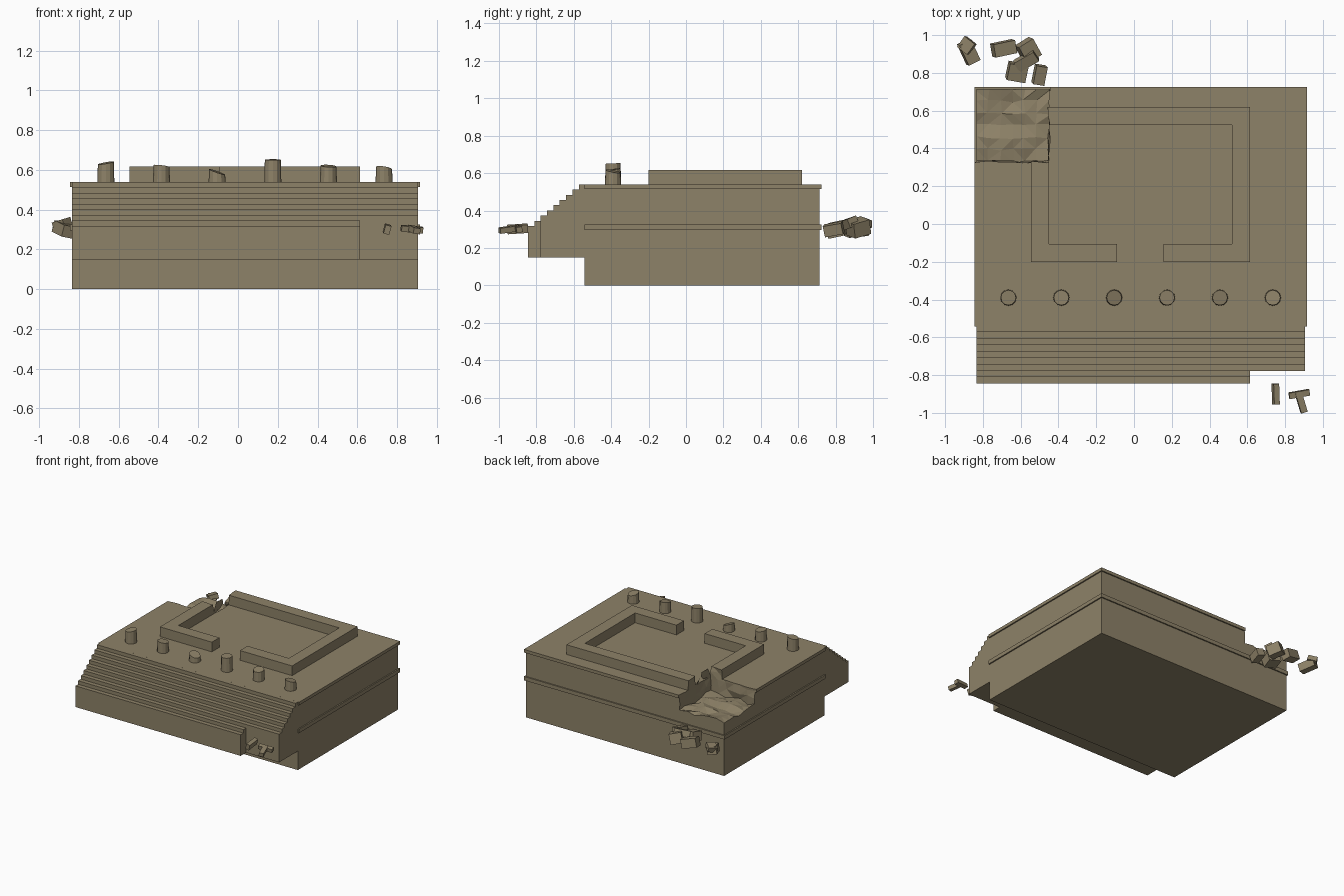
import bpy, bmesh, random
from math import radians, cos, sin, tau
from mathutils import Matrix, Vector, Euler

random.seed(4)
cube = bpy.data.objects.get("Cube")
if cube:
    bpy.data.objects.remove(cube, do_unlink=True)

stone = bpy.data.materials.new("weathered_stone")
stone.use_nodes = True
COLOUR = (0.27, 0.223, 0.138, 1)
stone.diffuse_color = COLOUR
stone.node_tree.nodes["Principled BSDF"].inputs["Base Color"].default_value = COLOUR


def finish(name, bm):
    bmesh.ops.recalc_face_normals(bm, faces=bm.faces)
    mesh = bpy.data.meshes.new(name)
    bm.to_mesh(mesh)
    bm.free()
    mesh.materials.append(stone)
    obj = bpy.data.objects.new(name, mesh)
    bpy.context.scene.collection.objects.link(obj)
    return obj


def extrude(name, points, step):
    """Closed solid from a flat outline pushed along a vector."""
    bm = bmesh.new()
    face = bm.faces.new([bm.verts.new(p) for p in points])
    out = bmesh.ops.extrude_face_region(bm, geom=[face])["geom"]
    verts = [v for v in out if isinstance(v, bmesh.types.BMVert)]
    bmesh.ops.translate(bm, verts=verts, vec=step)
    return finish(name, bm)


def block(name, x0, x1, y0, y1, z0, z1):
    outline = [(x0, y0, z0), (x1, y0, z0), (x1, y1, z0), (x0, y1, z0)]
    return extrude(name, outline, (0, 0, z1 - z0))


# Platform, moulding band and roof slab
LEFT, RIGHT, FRONT, BACK = -0.835, 0.905, -0.543, 0.715
LIP = 0.01
body = block("platform_body", LEFT, RIGHT, FRONT, BACK, 0, 0.515)
block("moulding_band", LEFT - LIP, RIGHT + LIP, FRONT, BACK + LIP, 0.295, 0.325)
slab = block("top_slab", LEFT - LIP, RIGHT + LIP, FRONT, BACK + LIP, 0.515, 0.54)

# Low enclosure wall with a gap at the front
outer = [(-0.09, -0.2), (-0.545, -0.2), (-0.545, 0.62), (0.615, 0.62), (0.615, -0.2), (0.157, -0.2)]
inner = [(0.157, -0.105), (0.52, -0.105), (0.52, 0.525), (-0.45, 0.525), (-0.45, -0.105), (-0.09, -0.105)]
wall = extrude("enclosure_wall", [(x, y, 0.54) for x, y in outer + inner], (0, 0, 0.077))

# Broken back corner, cut with a roughened block
bm = bmesh.new()
bmesh.ops.create_cube(bm, size=1)
bmesh.ops.subdivide_edges(bm, edges=bm.edges, cuts=6, use_grid_fill=True)
for v in bm.verts:
    x, y, z = v.co
    v.co = Vector((-0.675 + 0.45 * x, 0.555 + 0.45 * y, 0.61 + 0.38 * z))
    v.co += Vector([random.uniform(-0.008, 0.008) for _ in range(3)])
    if z < -0.49:
        v.co.z += random.uniform(-0.015, 0.015)
bmesh.ops.triangulate(bm, faces=bm.faces)
cutter = finish("corner_cutter", bm)
cutter.hide_render = True
for target in (body, slab, wall):
    mod = target.modifiers.new("broken_corner", "BOOLEAN")
    mod.operation = "DIFFERENCE"
    mod.solver = "EXACT"
    mod.object = cutter
    bpy.context.view_layer.objects.active = target
    bpy.ops.object.modifier_apply(modifier=mod.name)
bpy.data.objects.remove(cutter, do_unlink=True)


# Front stairs, shorter at the broken end
def stairs(name, x0, x1, first):
    profile = [(FRONT, 0.15)]
    y, z = -0.845 + 0.034 * first, 0.15
    for i in range(first, 9):
        y = -0.845 + 0.034 * i
        profile.append((y, z))
        z = 0.3175 + 0.0278 * i
        profile.append((y, z))
    profile.append((FRONT, z))
    return extrude(name, [(x0, py, pz) for py, pz in profile], (x1 - x0, 0, 0))


stairs("front_stairs", LEFT, 0.615, 0)
stairs("broken_stairs", 0.615, RIGHT, 2)

# Broken column stumps with slanted tops: height, slope in x, slope in y
stumps = [(0.635, 0.18, 0.1), (0.62, -0.12, -0.1), (0.59, -0.35, 0.1),
          (0.652, 0, 0.05), (0.62, -0.06, 0.15), (0.61, -0.15, -0.2)]
for i, (top, sx, sy) in enumerate(stumps):
    bm = bmesh.new()
    bmesh.ops.create_cone(bm, cap_ends=True, segments=12, radius1=0.043, radius2=0.04, depth=1)
    for v in bm.verts:
        v.co.z = top + sx * v.co.x + sy * v.co.y if v.co.z > 0 else 0.54
        v.co.x += -0.665 + 0.28 * i
        v.co.y -= 0.39
    finish(f"column_stump_{i + 1}", bm)

# Fallen rubble: centre, size, rotation in degrees
rubble = [
    ((-0.875, 0.91, 0.30), (0.07, 0.12, 0.06), (12, 10, 27)),
    ((-0.885, 0.945, 0.33), (0.07, 0.07, 0.04), (10, -14, -38)),
    ((-0.69, 0.93, 0.31), (0.12, 0.07, 0.07), (8, 15, 12)),
    ((-0.56, 0.92, 0.31), (0.09, 0.10, 0.08), (15, 12, 32)),
    ((-0.57, 0.865, 0.33), (0.12, 0.06, 0.05), (20, -10, 30)),
    ((-0.62, 0.805, 0.30), (0.10, 0.09, 0.07), (12, 10, -10)),
    ((-0.50, 0.79, 0.30), (0.06, 0.10, 0.06), (10, 12, -9)),
    ((0.75, -0.90, 0.302), (0.03, 0.11, 0.045), (4, 15, 3)),
    ((0.875, -0.90, 0.302), (0.11, 0.032, 0.03), (10, 5, 10)),
    ((0.885, -0.945, 0.30), (0.035, 0.11, 0.03), (8, 8, 18)),
]
for i, (centre, size, turn) in enumerate(rubble):
    bm = bmesh.new()
    rot = Euler([radians(a) for a in turn]).to_matrix().to_4x4()
    matrix = Matrix.Translation(centre) @ rot @ Matrix.Diagonal((*size, 1))
    bmesh.ops.create_cube(bm, size=1, matrix=matrix)
    finish(f"rubble_block_{i + 1}", bm)
